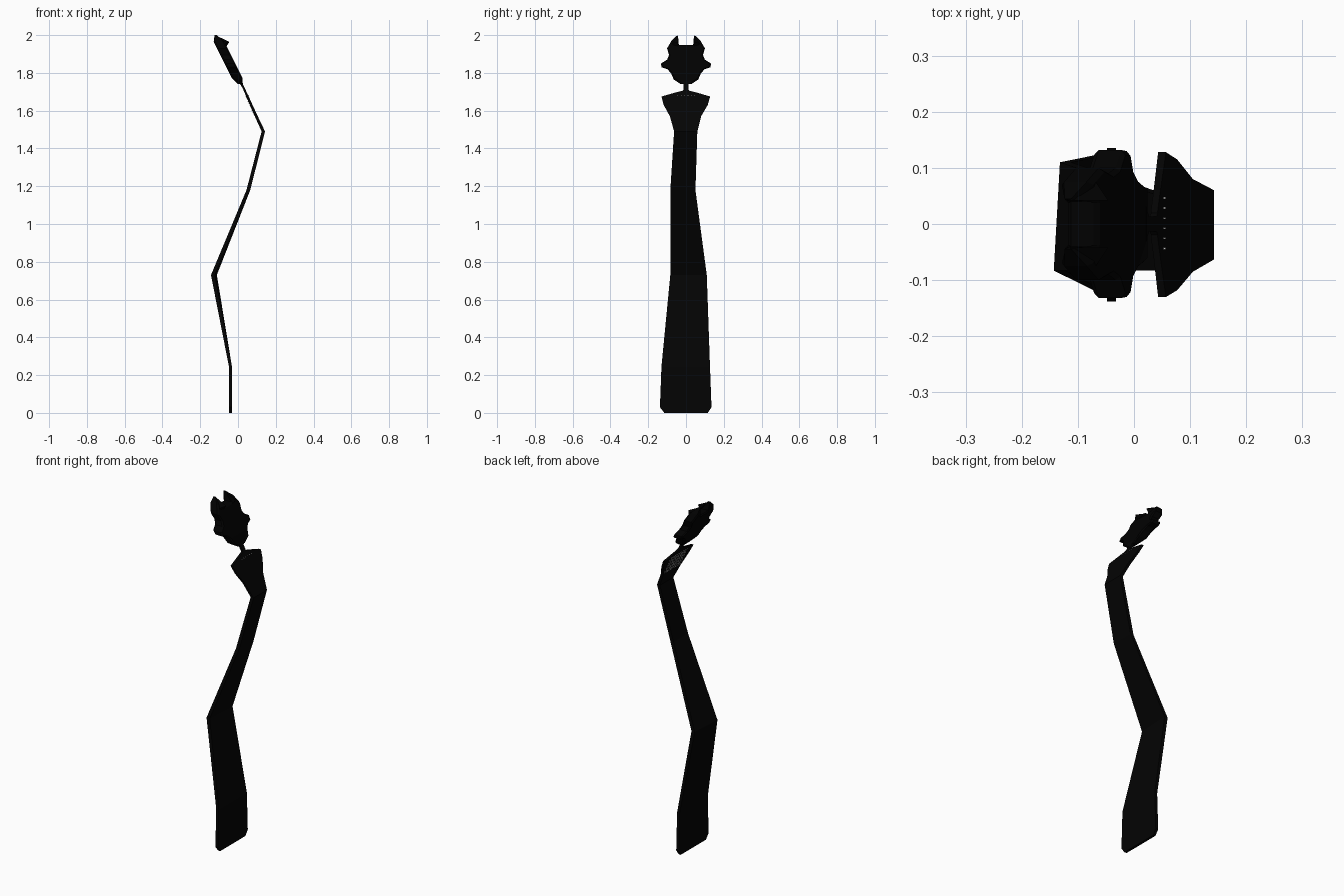
import bpy, bmesh

if "Cube" in bpy.data.objects:
    bpy.data.objects.remove(bpy.data.objects["Cube"])


def material(name, value):
    m = bpy.data.materials.new(name)
    m.diffuse_color = (value, value, value, 1)
    m.use_nodes = True
    m.node_tree.nodes["Principled BSDF"].inputs["Base Color"].default_value = m.diffuse_color
    return m


strap_black = material("strap black", 0.0011)
head_black = material("head black", 0.0003)
pale = material("pale fleck", 0.6)


def finish(name, bm, mat):
    bmesh.ops.recalc_face_normals(bm, faces=bm.faces)
    me = bpy.data.meshes.new(name)
    bm.to_mesh(me)
    bm.free()
    me.materials.append(mat)
    ob = bpy.data.objects.new(name, me)
    bpy.context.collection.objects.link(ob)
    return ob


def skin(bm, loops):
    """Skin a list of equal closed loops and cap both ends."""
    rings = [[bm.verts.new(p) for p in loop] for loop in loops]
    n = len(rings[0])
    for a, b in zip(rings, rings[1:]):
        for i in range(n):
            j = (i + 1) % n
            bm.faces.new((a[i], a[j], b[j], b[i]))
    caps = [bm.faces.new(rings[0]), bm.faces.new(rings[-1])]
    for cap in caps:
        cap.normal_update()
    bmesh.ops.triangulate(bm, faces=caps)


def loft(name, loops, mat):
    bm = bmesh.new()
    skin(bm, loops)
    finish(name, bm, mat)


def band(name, rows, mat):
    """Rows are (x at y_min, x at y_max, z, y_min, y_max, half thickness)."""
    loft(name, [[(p - t, a, z), (p + t, a, z), (q + t, b, z), (q - t, b, z)]
                for p, q, z, a, b, t in rows], mat)


# Folded strap, flaring at its upper end
band("strap", [
    (-0.04, -0.04, 0.00, -0.115, 0.115, 0.007),
    (-0.04, -0.04, 0.03, -0.138, 0.135, 0.008),
    (-0.04, -0.04, 0.245, -0.13, 0.127, 0.008),
    (-0.133, -0.122, 0.73, -0.083, 0.11, 0.010),
    (0.055, 0.055, 1.18, -0.083, 0.05, 0.010),
    (0.134, 0.134, 1.49, -0.063, 0.06, 0.009),
    (0.097, 0.097, 1.57, -0.085, 0.08, 0.008),
    (0.070, 0.070, 1.63, -0.118, 0.115, 0.007),
    (0.050, 0.050, 1.675, -0.13, 0.128, 0.007),
    (0.041, 0.041, 1.695, -0.06, 0.06, 0.006),
    (0.036, 0.036, 1.705, -0.022, 0.022, 0.006),
], strap_black)

# Thin neck between strap and head
band("neck", [
    (0.040, 0.040, 1.695, -0.03, 0.03, 0.006),
    (0.034, 0.034, 1.712, -0.013, 0.013, 0.006),
    (0.020, 0.020, 1.738, -0.013, 0.013, 0.007),
    (0.010, 0.010, 1.76, -0.03, 0.03, 0.012),
], strap_black)


# Pale flecks scattered on the flared end of the strap
def flecks(name, side, rows, columns, size):
    bm = bmesh.new()
    for r, z in enumerate(rows):
        for c in columns:
            y = c + (0.006 if r % 2 else 0)
            skin(bm, [[(0.050 - 0.444 * (z + dz - 1.675) + side * off,
                        y + dy, z + dz)
                       for dy, dz in ((0, 0), (size, 0), (size, size), (0, size))]
                      for off in (0.005, 0.010)])
    finish(name, bm, pale)


flecks("inner_flecks", -1, [1.575 + 0.012 * i for i in range(9)],
       [-0.075 + 0.012 * i for i in range(13)], 0.005)
flecks("rim_flecks", 1, [1.681], [-0.045 + 0.018 * i for i in range(6)], 0.003)


def lean(z):
    return -0.043 - 0.5 * (z - 1.85)


# Horned head: leaning plate with chamfered front and back
half = [(0.03, 1.742), (0.065, 1.765), (0.08, 1.80), (0.10, 1.82),
        (0.13, 1.83), (0.132, 1.85), (0.10, 1.87), (0.09, 1.895),
        (0.10, 1.93), (0.075, 1.973), (0.045, 2.0), (0.04, 1.948)]
outline = half + [(-y, z) for y, z in reversed(half)]


def head_loop(scale, thick):
    loop = []
    for y, z in outline:
        t = thick * (0.3 if z > 1.98 else 0.6 if z < 1.75 else 1)
        zs = 1.86 + (z - 1.86) * scale
        loop.append((lean(zs) + t, y * scale, zs))
    return loop


loft("head", [head_loop(0.93, -0.028), head_loop(1, -0.020),
              head_loop(1, 0.020), head_loop(0.93, 0.028)], head_black)

# Pointed spur on the back of each horn, tapering outwards
inner = [(-0.114, 1.997), (-0.046, 1.964), (-0.062, 1.94), (-0.10, 1.94)]
outer = [(-0.104, 1.968), (-0.070, 1.955), (-0.072, 1.94), (-0.10, 1.94)]
for side, name in ((-1, "front_horn_spur"), (1, "rear_horn_spur")):
    loft(name, [[(x, side * y, z) for x, z in profile]
                for y, profile in ((0.042, inner), (0.078, outer))], head_black)
